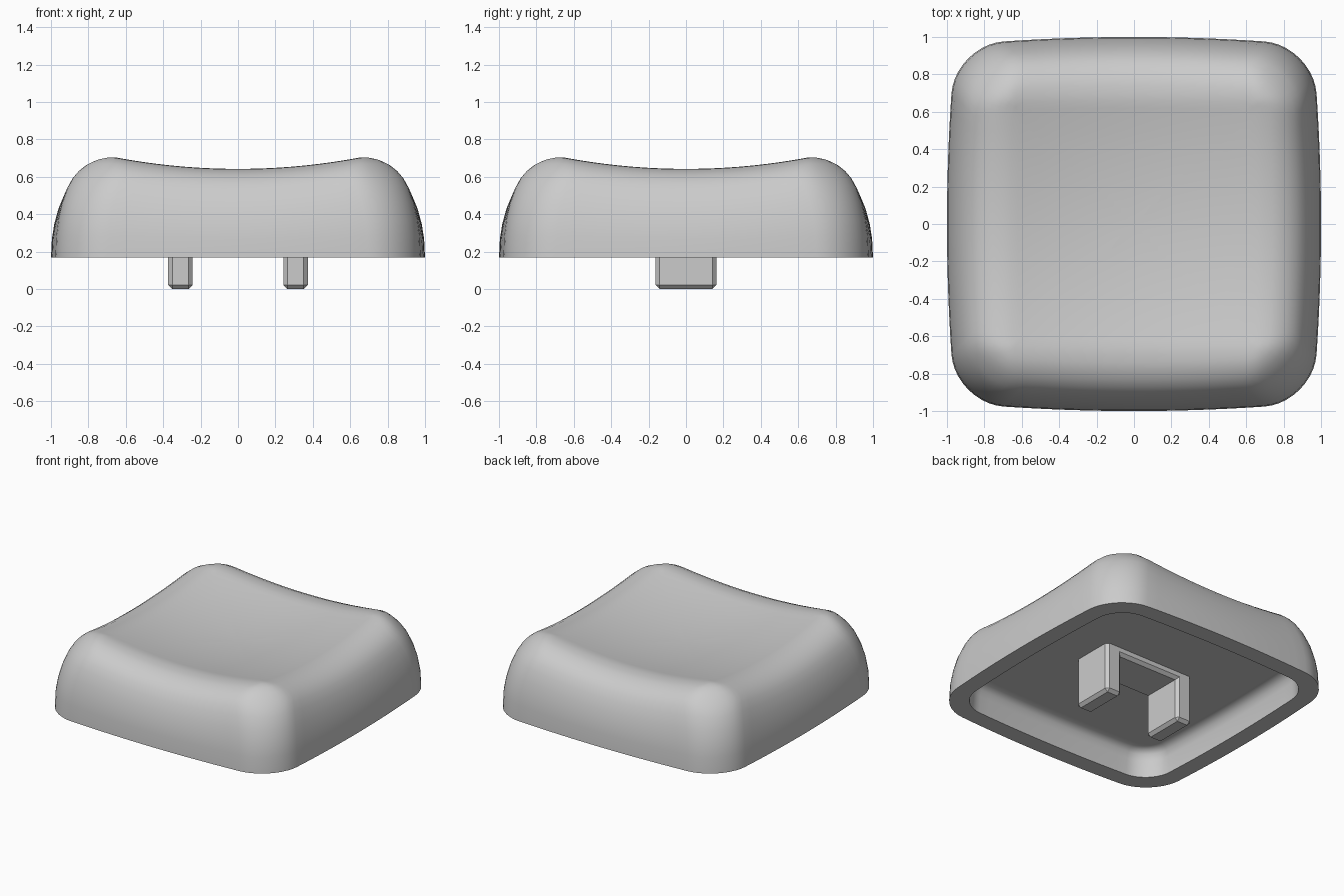
import bpy, bmesh, math

old = bpy.data.objects.get("Cube")
if old:
    bpy.data.objects.remove(old, do_unlink=True)

grey = bpy.data.materials.new("light grey plastic")
grey.use_nodes = True
grey.diffuse_color = (0.6, 0.6, 0.6, 1)
grey.node_tree.nodes["Principled BSDF"].inputs["Base Color"].default_value = (0.6, 0.6, 0.6, 1)

BASE, CREST = 0.168, 0.66


def dish(x, y):
    """Height of the spherical finger dish."""
    return 0.58 + 0.144 * (x * x + y * y)


def outline(h, r, bow=0.045, arc=10, edge=16):
    """Rounded square of half size h and corner radius r, with bowed sides."""
    pts = []
    c = h - r
    for q in range(4):
        ca, sa = math.cos(q * math.pi / 2), math.sin(q * math.pi / 2)
        side = [(h, -c + 2 * c * i / edge) for i in range(edge)]
        corner = [(c + r * math.cos(a), c + r * math.sin(a))
                  for a in (i * math.pi / 2 / arc for i in range(arc))]
        for x, y in side + corner:
            x, y = x * (1 - bow * y * y), y * (1 - bow * x * x)
            pts.append((x * ca - y * sa, x * sa + y * ca))
    return pts


def clamp(v):
    return max(-CREST, min(CREST, v))


def side_height(x, y, z):
    """Stretch a side profile height to meet the dish above it."""
    t = (z - BASE) / (dish(CREST, 0) - BASE)
    return BASE + t * (dish(clamp(x), clamp(y)) - BASE)


def finish(bm, name):
    bmesh.ops.recalc_face_normals(bm, faces=bm.faces)
    mesh = bpy.data.meshes.new(name)
    bm.to_mesh(mesh)
    bm.free()
    mesh.materials.append(grey)
    ob = bpy.data.objects.new(name, mesh)
    bpy.context.collection.objects.link(ob)
    return ob


# Cap shell: cavity ceiling, cavity wall, rim, outer side, rounded crest, dish
bm = bmesh.new()
rings = []
cavity = [(0.77, 0.37), (0.79, 0.37), (0.825, 0.361), (0.85, 0.335),
          (0.863, 0.29), (0.872, BASE)]
for h, z in cavity:
    rings.append([(x, y, z) for x, y in outline(h, h - 0.67)])

outer = [(1.0, BASE), (0.995, 0.27), (0.982, 0.35), (0.96, 0.43), (0.93, 0.502),
         (0.90, 0.55), (0.87, 0.583), (0.83, 0.611), (0.78, 0.632),
         (0.74, 0.640), (0.70, 0.6425)]
for h, z in outer:
    r = min(0.27, 0.06 + h - CREST)
    rings.append([(x, y, side_height(x, y, z)) for x, y in outline(h, r)])

for h in (0.66, 0.62, 0.5, 0.4, 0.3, 0.2, 0.1):
    rings.append([(x, y, dish(x, y)) for x, y in outline(h, h * 0.1)])

loops = [[bm.verts.new(p) for p in ring] for ring in rings]
n = len(loops[0])
for a, b in zip(loops, loops[1:]):
    for i in range(n):
        j = (i + 1) % n
        bm.faces.new((a[i], a[j], b[j], b[i]))
bm.faces.new(loops[0])
centre = bm.verts.new((0, 0, dish(0, 0)))
for i in range(n):
    bm.faces.new((loops[-1][i], loops[-1][(i + 1) % n], centre))
cap = finish(bm, "cap_shell")
bpy.context.view_layer.objects.active = cap
cap.select_set(True)
bpy.ops.object.shade_smooth_by_angle(angle=math.radians(40))
cap.select_set(False)


def chamfered_box(name, low, high, chamfer):
    bm = bmesh.new()
    bmesh.ops.create_cube(bm, size=1)
    for v in bm.verts:
        v.co = [(l + u) / 2 + c * (u - l) for l, u, c in zip(low, high, v.co)]
    bmesh.ops.bevel(bm, geom=bm.edges[:], offset=chamfer, segments=1,
                    affect='EDGES', profile=0.5)
    return finish(bm, name)


# Two clip legs joined by a low base plate under the cap
for side, x in (("right", -0.308), ("left", 0.308)):
    chamfered_box("clip_leg_" + side, (x - 0.065, -0.163, 0), (x + 0.065, 0.163, 0.42), 0.022)
chamfered_box("clip_base", (-0.36, -0.163, 0.315), (0.36, 0.163, 0.42), 0.022)
